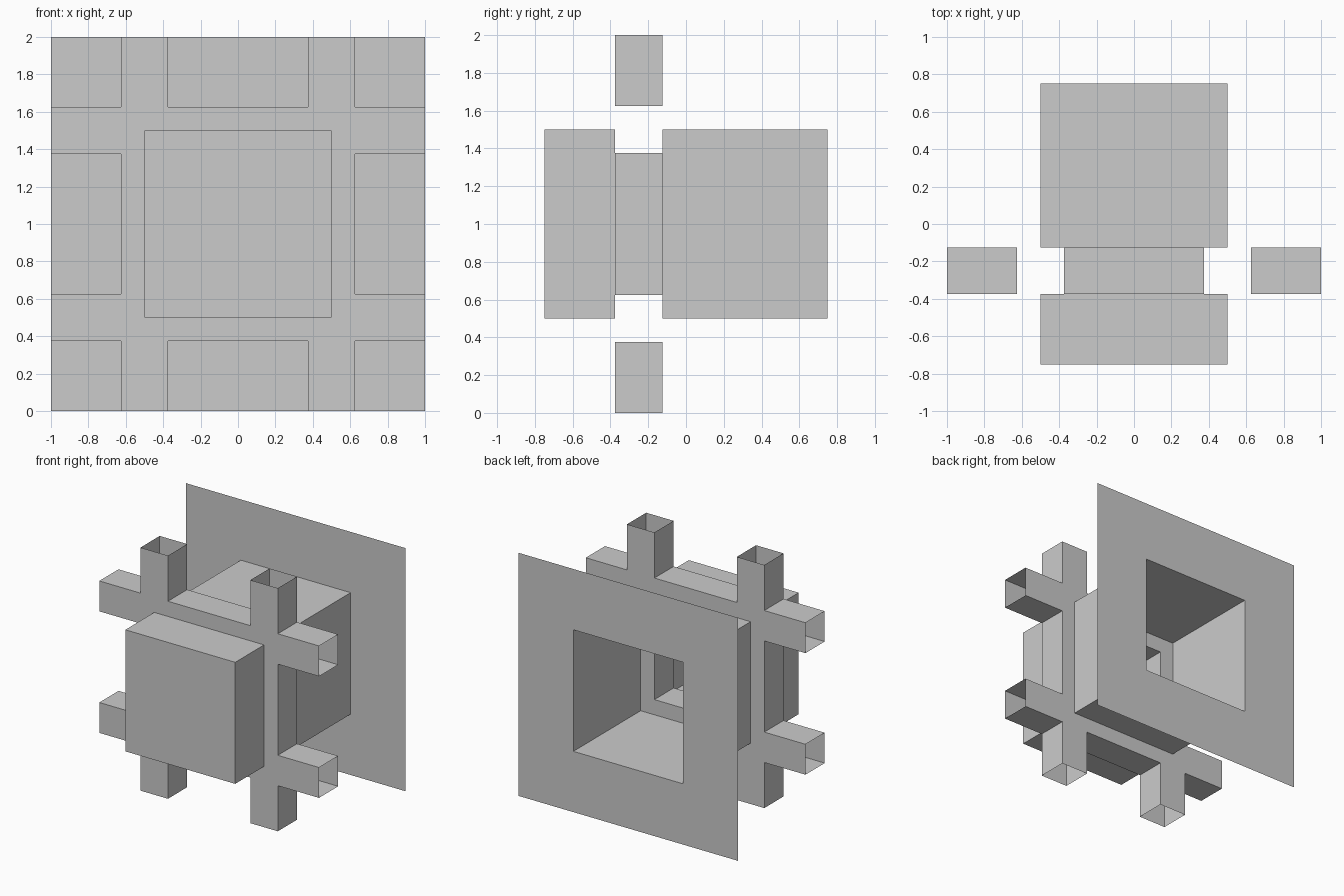
import bpy, bmesh
from math import radians

if "Cube" in bpy.data.objects:
    bpy.data.objects.remove(bpy.data.objects["Cube"])

MID = 1.0  # height of the centre line


def finish(name, bm):
    # Merge shared corners and flat neighbours, then store as an object
    bmesh.ops.remove_doubles(bm, verts=bm.verts[:], dist=1e-5)
    bmesh.ops.dissolve_limit(bm, angle_limit=radians(1), verts=bm.verts[:], edges=bm.edges[:])
    me = bpy.data.meshes.new(name)
    bm.to_mesh(me)
    bm.free()
    ob = bpy.data.objects.new(name, me)
    bpy.context.collection.objects.link(ob)
    return ob


def box_shell(name, y0, y1, open_front, open_back):
    # Square sleeve one unit wide, with chosen ends left open
    bm = bmesh.new()
    bmesh.ops.create_cube(bm, size=1)
    ends = [f for f in bm.faces
            if (open_front and f.normal.y < -0.5) or (open_back and f.normal.y > 0.5)]
    bmesh.ops.delete(bm, geom=ends, context='FACES_ONLY')
    for v in bm.verts:
        v.co.y = y0 if v.co.y < 0 else y1
        v.co.z += MID
    return finish(name, bm)


# Four crossing hollow bars, open at their outer ends
bm = bmesh.new()
cuts = [-1, -0.625, -0.375, 0.375, 0.625, 1]
Y_FRONT, Y_BACK = -0.375, -0.125


def filled(i, j):
    return i in (1, 3) or j in (1, 3)


def quad(points):
    bm.faces.new([bm.verts.new(p) for p in points])


for i in range(5):
    for j in range(5):
        if not filled(i, j):
            continue
        ring = [(cuts[a], cuts[b] + MID) for a, b in
                ((i, j), (i + 1, j), (i + 1, j + 1), (i, j + 1))]
        front = [(x, Y_FRONT, z) for x, z in ring]
        back = [(x, Y_BACK, z) for x, z in ring]
        quad(front)
        quad(back[::-1])
        for k, (di, dj) in enumerate(((0, -1), (1, 0), (0, 1), (-1, 0))):
            ni, nj = i + di, j + dj
            if 0 <= ni < 5 and 0 <= nj < 5 and not filled(ni, nj):
                m = (k + 1) % 4
                quad([front[m], front[k], back[k], back[m]])
finish("crossed_bars", bm)

# Closed front housing and open rear sleeve
box_shell("front_housing", -0.75, Y_FRONT, False, True)
box_shell("rear_sleeve", Y_BACK, 0.75, True, True)

# Thin back plate with a square opening
bm = bmesh.new()
corners = [(1, 1), (-1, 1), (-1, -1), (1, -1)]
for k in range(4):
    (ax, az), (bx, bz) = corners[k], corners[(k + 1) % 4]
    quad([(ax, 0.75, az + MID), (ax / 2, 0.75, az / 2 + MID),
          (bx / 2, 0.75, bz / 2 + MID), (bx, 0.75, bz + MID)])
for f in bm.faces:
    f.normal_update()
    if f.normal.y < 0:
        f.normal_flip()
bmesh.ops.remove_doubles(bm, verts=bm.verts[:], dist=1e-5)
me = bpy.data.meshes.new("back_plate")
bm.to_mesh(me)
bm.free()
bpy.context.collection.objects.link(bpy.data.objects.new("back_plate", me))
